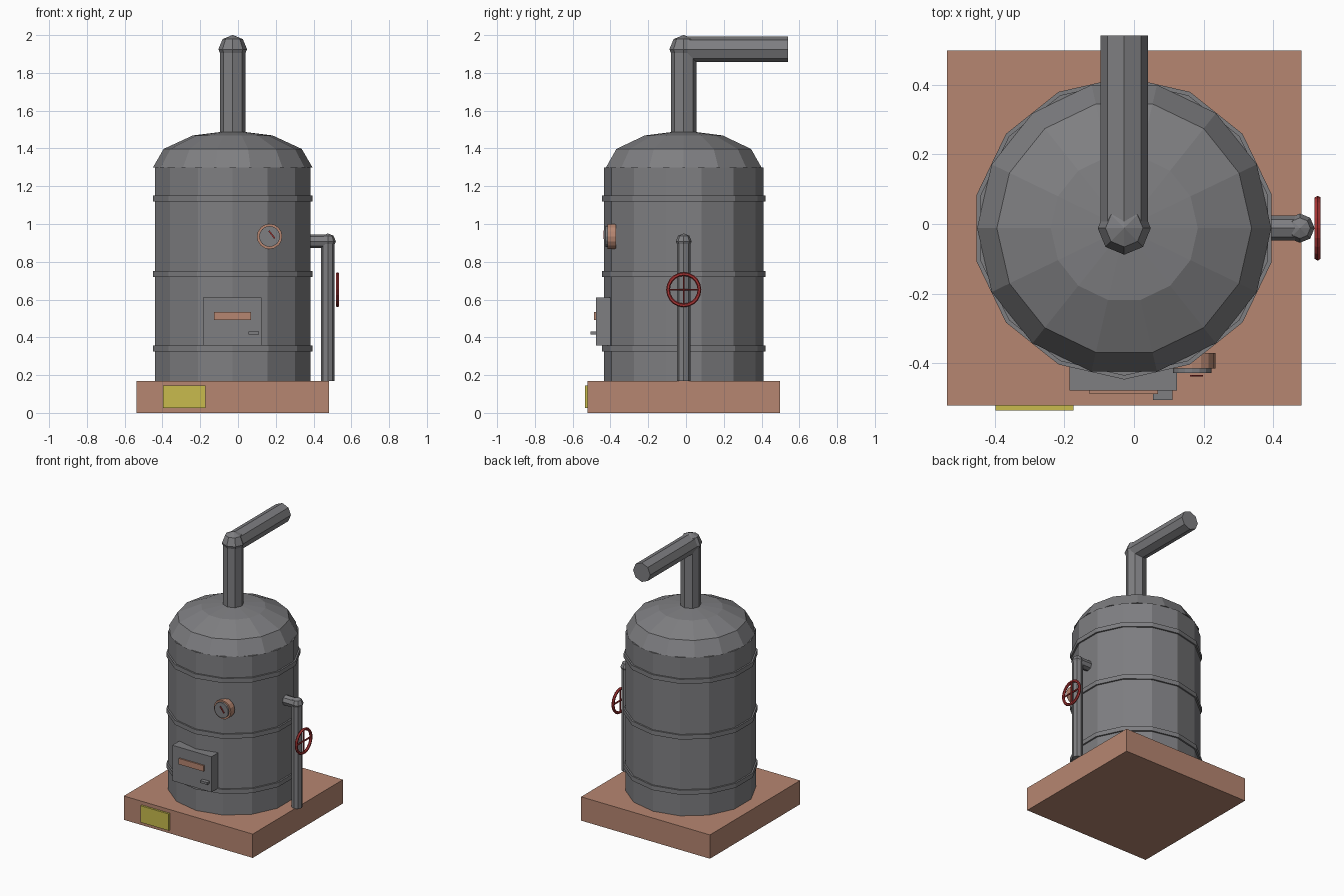
import bpy, bmesh
from math import pi, sin, cos, radians
from mathutils import Matrix, Vector

cube = bpy.data.objects.get("Cube")
if cube:
    bpy.data.objects.remove(cube, do_unlink=True)


def material(name, rgb):
    m = bpy.data.materials.new(name)
    m.use_nodes = True
    m.diffuse_color = (*rgb, 1)
    m.node_tree.nodes["Principled BSDF"].inputs["Base Color"].default_value = (*rgb, 1)
    return m


STEEL = material("grey steel", (0.21, 0.21, 0.22))
COPPER = material("copper", (0.47, 0.24, 0.165))
BRASS = material("yellow brass", (0.58, 0.5, 0.075))
RED = material("red paint", (0.4, 0.035, 0.035))


def finish(name, bm, mat):
    bmesh.ops.remove_doubles(bm, verts=bm.verts[:], dist=1e-5)
    bmesh.ops.recalc_face_normals(bm, faces=bm.faces[:])
    mesh = bpy.data.meshes.new(name)
    bm.to_mesh(mesh)
    bm.free()
    mesh.materials.append(mat)
    ob = bpy.data.objects.new(name, mesh)
    bpy.context.collection.objects.link(ob)
    return ob


def box(name, lo, hi, mat, turn=0):
    """Box between two corners, optionally turned about y."""
    lo, hi = Vector(lo), Vector(hi)
    bm = bmesh.new()
    mtx = (Matrix.Translation((lo + hi) / 2) @ Matrix.Rotation(turn, 4, 'Y')
           @ Matrix.Diagonal((*(hi - lo), 1)))
    bmesh.ops.create_cube(bm, size=1, matrix=mtx)
    return finish(name, bm, mat)


def lathe(name, profile, sides, mat, origin=(0, 0, 0), axis='Z', start=0.0, closed=False):
    """Spin (radius, height) points about an axis; open ends are capped."""
    turn = {'X': Matrix.Rotation(pi / 2, 4, 'Y'),
            'Y': Matrix.Rotation(-pi / 2, 4, 'X'),
            'Z': Matrix.Identity(4)}[axis]
    mtx = Matrix.Translation(origin) @ turn
    bm = bmesh.new()
    rings = []
    for r, h in profile:
        angles = [start + 2 * pi * i / sides for i in range(sides)]
        rings.append([bm.verts.new(mtx @ Vector((r * cos(a), r * sin(a), h))) for a in angles])
    pairs = list(zip(rings, rings[1:]))
    if closed:
        pairs.append((rings[-1], rings[0]))
    for a, b in pairs:
        for i in range(sides):
            j = (i + 1) % sides
            bm.faces.new((a[i], a[j], b[j], b[i]))
    if not closed:
        for k in (0, -1):
            if profile[k][0] > 0:
                bm.faces.new(rings[k])
    return finish(name, bm, mat)


def tube(name, r, length, origin, axis, mat=STEEL, sides=8, start=0.0):
    return lathe(name, [(r, 0), (r, length)], sides, mat, origin, axis, start)


def ball(name, r, origin):
    arc = [(max(0, r * cos(t)), r * sin(t)) for t in (radians(45 * k) for k in range(-2, 3))]
    return lathe(name, arc, 8, STEEL, origin)


CX, CY = -0.028, -0.012
SIDES = 14

# Base and name plate
box("base", (-0.537, -0.521, 0), (0.481, 0.497, 0.17), COPPER)
box("brass_plate", (-0.397, -0.535, 0.025), (-0.173, -0.52, 0.144), BRASS)

# Boiler body, bands and dome
tube("boiler_body", 0.423, 1.13, (CX, CY, 0.17), 'Z', sides=SIDES, start=pi / 2)
for i, z in enumerate((0.326, 0.72, 1.118)):
    tube(f"boiler_band_{i + 1}", 0.434, 0.032, (CX, CY, z), 'Z', sides=SIDES, start=pi / 2)
dome = [(0.422 * cos(t), 0.195 * sin(t)) for t in (0, pi / 6, pi / 3)] + [(0, 0.195)]
lathe("boiler_dome", dome, SIDES, STEEL, (CX, CY, 1.3))

# Chimney
tube("chimney_upright", 0.068, 0.495, (CX, CY, 1.43), 'Z')
tube("chimney_outlet", 0.068, 0.552, (CX, CY, 1.925), 'Y')
ball("chimney_elbow", 0.076, (CX, CY, 1.925))

# Side pipe
PX, PZ = 0.476, 0.908
tube("side_pipe_upright", 0.036, PZ - 0.17, (PX, CY, 0.17), 'Z')
tube("side_pipe_inlet", 0.036, PX - 0.33, (0.33, CY, PZ), 'X')
ball("side_pipe_elbow", 0.042, (PX, CY, PZ))

# Valve wheel with crossed spokes
WX, WZ = 0.527, 0.652
rim = [(0.083 + 0.01 * cos(t), 0.01 * sin(t)) for t in (pi * k / 3 for k in range(6))]
lathe("valve_wheel_rim", rim, 20, RED, (WX, CY, WZ), 'X', closed=True)
tube("valve_wheel_spoke_upright", 0.006, 0.166, (WX, CY, WZ - 0.083), 'Z', RED, 6)
tube("valve_wheel_spoke_level", 0.006, 0.166, (WX, CY - 0.083, WZ), 'Y', RED, 6)

# Fire door
box("fire_door", (-0.185, -0.477, 0.356), (0.124, -0.36, 0.61), STEEL)
box("fire_door_slot", (-0.128, -0.487, 0.493), (0.069, -0.47, 0.535), COPPER)
box("fire_door_handle", (0.055, -0.505, 0.416), (0.11, -0.47, 0.432), STEEL)

# Pressure gauge
GX, GZ = 0.167, 0.934
tube("gauge_case", 0.067, 0.045, (GX, -0.415, GZ), 'Y', COPPER, 16)
tube("gauge_face", 0.055, 0.03, (GX, -0.427, GZ), 'Y', STEEL, 16)
box("gauge_needle", (GX + 0.008, -0.438, GZ - 0.015), (GX + 0.016, -0.433, GZ + 0.035),
    RED, radians(-38))
